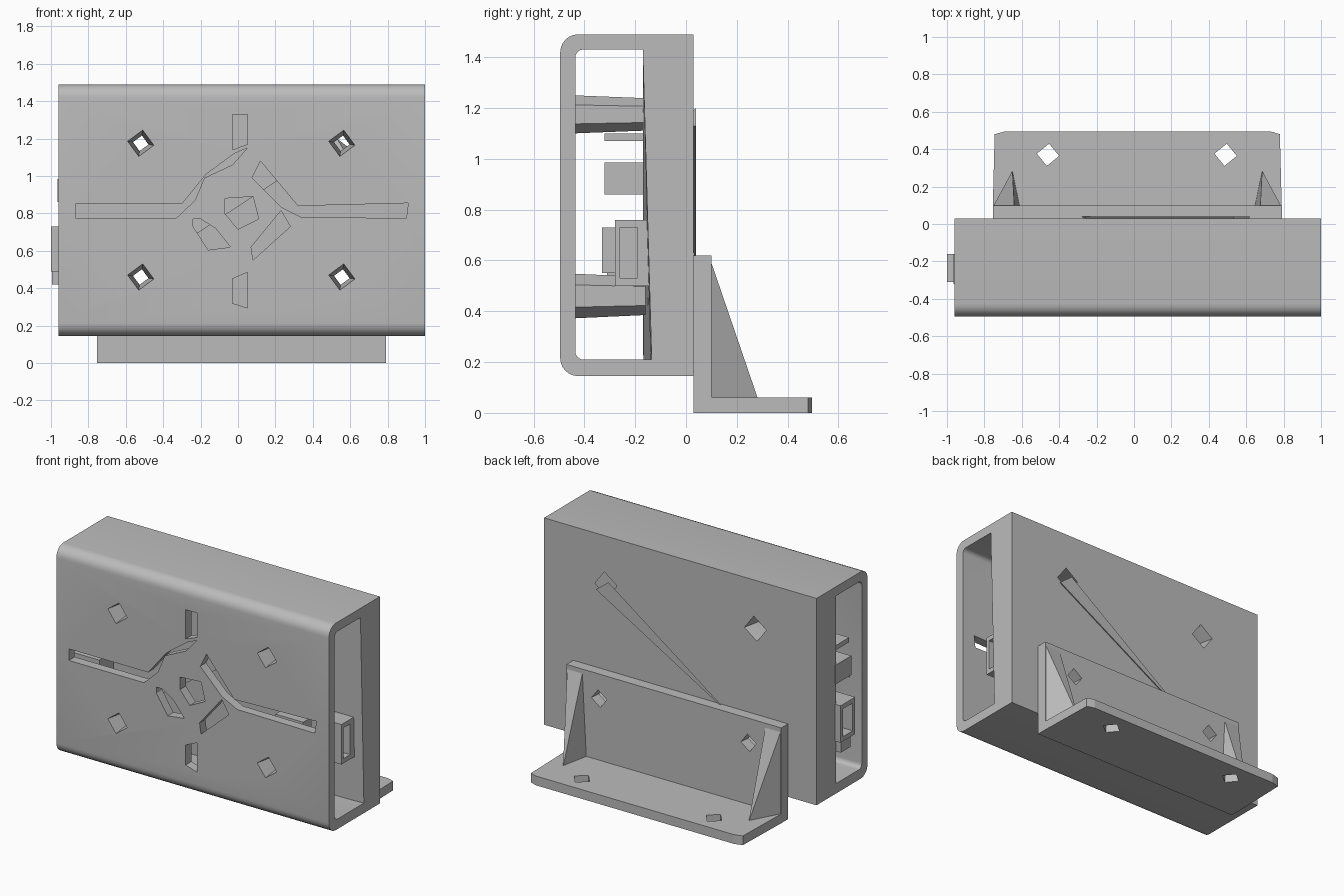
import bpy, bmesh, math
from mathutils import Vector

if "Cube" in bpy.data.objects:
    bpy.data.objects.remove(bpy.data.objects["Cube"])

grey = bpy.data.materials.new("plain grey")
grey.use_nodes = True
COLOUR = (0.5, 0.5, 0.5, 1)
grey.diffuse_color = COLOUR
grey.node_tree.nodes["Principled BSDF"].inputs["Base Color"].default_value = COLOUR


def finish(name, bm):
    bmesh.ops.recalc_face_normals(bm, faces=bm.faces)
    mesh = bpy.data.meshes.new(name)
    bm.to_mesh(mesh)
    bm.free()
    mesh.materials.append(grey)
    ob = bpy.data.objects.new(name, mesh)
    bpy.context.collection.objects.link(ob)
    return ob


def loft(name, rings):
    """Skin equal-length rings of points and cap both ends."""
    bm = bmesh.new()
    rows = [[bm.verts.new(p) for p in ring] for ring in rings]
    n = len(rows[0])
    for a, b in zip(rows, rows[1:]):
        for i in range(n):
            j = (i + 1) % n
            bm.faces.new((a[i], a[j], b[j], b[i]))
    bm.faces.new(rows[0])
    bm.faces.new(rows[-1])
    return finish(name, bm)


def hull(name, points):
    bm = bmesh.new()
    for p in points:
        bm.verts.new(p)
    bmesh.ops.convex_hull(bm, input=bm.verts)
    return finish(name, bm)


def box(name, x, y, z):
    return hull(name, [(a, b, c) for a in x for b in y for c in z])


def cut(target, cutters):
    bpy.context.view_layer.objects.active = target
    for c in cutters:
        c.hide_render = True
        mod = target.modifiers.new("cut", 'BOOLEAN')
        mod.operation, mod.solver, mod.object = 'DIFFERENCE', 'EXACT', c
        bpy.ops.object.modifier_apply(modifier=mod.name)


def rounded_profile(x, front, back_low, back_high, low, high, r):
    """Section in the y-z plane with both front corners rounded."""
    pts = [(x, back_high, high)]
    for cz, start in ((high - r, 90), (low + r, 180)):
        for i in range(7):
            a = math.radians(start + 15 * i)
            pts.append((x, front + r + r * math.cos(a), cz + r * math.sin(a)))
    return pts + [(x, back_low, low)]


def ring_y(cx, cz, y, r, sides, turn=0.0):
    angles = [turn + math.tau * i / sides for i in range(sides)]
    return [(cx + r * math.sin(a), y, cz + r * math.cos(a)) for a in angles]


def mirrored(points):
    """Mirror across the middle of the bracket."""
    return [(0.035 - x, y, z) for x, y, z in points]


# Sleeve-shaped case, open at both ends
case = loft("case", [rounded_profile(x, -0.495, 0.03, 0.03, 0.145, 1.49, 0.07)
                     for x in (-0.96, 1.0)])
cutters = [loft("cavity_cutter", [
    rounded_profile(-1.1, -0.435, -0.17, -0.17, 0.21, 1.43, 0.03),
    rounded_profile(0.9, -0.435, -0.14, -0.17, 0.21, 1.43, 0.03),
    rounded_profile(1.1, -0.435, -0.13, -0.17, 0.21, 1.43, 0.03)])]

# Openings in the front wall, as x-z outlines
openings = {
    "top_slot": [(-.03, 1.33), (.05, 1.33), (.05, 1.17), (-.03, 1.14)],
    "left_slot": [(-.87, .85), (-.3, .85), (-.17, 1.01), (-.02, 1.12), (.05, 1.15),
                  (-.03, 1.06), (-.18, .99), (-.23, .87), (-.33, .775), (-.87, .775)],
    "right_slot": [(.12, 1.08), (.32, .84), (.91, .855), (.9, .775), (.34, .78),
                   (.23, .835), (.075, .99)],
    "lower_right_slot": [(.07, .62), (.23, .815), (.28, .73), (.08, .55)],
    "lower_left_slot": [(-.24, .77), (-.2, .77), (-.12, .72), (-.04, .62),
                        (-.16, .605), (-.24, .73)],
    "centre_opening": [(-.07, .88), (.08, .89), (.11, .77), (0, .715), (-.07, .8)],
    "bottom_slot": [(-.03, .45), (.05, .485), (.05, .295), (-.03, .32)],
}
for name, outline in openings.items():
    cutters.append(loft(name + "_cutter",
                        [[(x, y, z) for x, z in outline] for y in (-0.6, -0.4)]))

# Tapered screw holes through the whole case, with spacers inside
screw_cutters, spacers = [], []
for cx, side in ((-0.52, "right"), (0.555, "left")):
    for cz, level, r in ((1.175, "upper", 0.075), (0.46, "lower", 0.088)):
        steps = ((-0.55, .08), (-0.43, .06), (-0.3, .042), (-0.1, .045),
                 (0.03, .08), (0.032, .05), (0.15, .06))
        screw_cutters.append(loft("screw_cutter", [
            ring_y(cx, cz, y, size, 4, 0.15) for y, size in steps]))
        spacers.append(loft(f"{level}_{side}_spacer", [
            ring_y(cx, cz, -0.445, r, 6), ring_y(cx, cz, -0.16, r * 0.85, 6)]))
cutters += screw_cutters

# Diagonal groove on the back wall
cutters.append(hull("groove_cutter", [(0.62, 0.04, 1.13), (0.53, 0.04, 1.2),
                                      (0.57, -0.05, 1.13), (-0.35, 0.04, 0.57)]))
cut(case, cutters)
for s in spacers:
    cut(s, screw_cutters)

# L-shaped mounting bracket
upright = box("bracket_upright", (-0.755, 0.79), (0.03, 0.1), (0, 0.62))
foot_outline = [(-0.755, 0.09), (0.79, 0.09), (0.78, 0.48), (0.73, 0.495),
                (-0.69, 0.495), (-0.745, 0.48)]
foot = loft("bracket_foot", [[(x, y, z) for x, y in foot_outline] for z in (0, 0.06)])
foot_cutters = [loft("foot_hole_cutter", [
    [(cx + 0.06 * math.sin(a * math.pi / 2 + 0.1), 0.37 + 0.06 * math.cos(a * math.pi / 2 + 0.1), z)
     for a in range(4)] for z in (-0.1, 0.1)]) for cx in (-0.46, 0.49)]
cut(upright, screw_cutters)
cut(foot, foot_cutters)

# Triangular gussets at both ends of the bracket
gusset = [(-0.755, 0.09, 0.62), (-0.64, 0.09, 0.62), (-0.61, 0.09, 0.05),
          (-0.65, 0.285, 0.05), (-0.755, 0.09, 0.05)]
hull("right_gusset", gusset)
hull("left_gusset", mirrored(gusset))

# Connector blocks on the inner back wall
ports = [
    box("right_large_port", (-1.0, -0.78), (-0.31, -0.16), (0.49, 0.73)),
    box("right_port_lip", (-0.995, -0.9), (-0.27, -0.17), (0.42, 0.5)),
    box("right_upper_port", (-0.965, -0.85), (-0.32, -0.16), (0.86, 0.985)),
    box("right_small_port", (-0.95, -0.85), (-0.32, -0.16), (1.07, 1.1)),
    box("left_port", (0.72, 0.94), (-0.28, -0.13), (0.5, 0.76)),
    box("inner_port", (0.5, 0.7), (-0.33, -0.13), (0.55, 0.73)),
]
recess = [box("port_recess_cutter", (-1.1, -0.88), (-0.285, -0.185), (0.52, 0.7)),
          box("port_recess_cutter", (0.84, 1.05), (-0.26, -0.19), (0.53, 0.73))]
cut(ports[0], recess[:1])
cut(ports[4], recess[1:])

# Remove the cutters and smooth only the rounded case corners
for c in cutters + foot_cutters + recess:
    bpy.data.objects.remove(c)
bpy.ops.object.select_all(action='DESELECT')
case.select_set(True)
bpy.context.view_layer.objects.active = case
bpy.ops.object.shade_smooth_by_angle(angle=math.radians(20))
